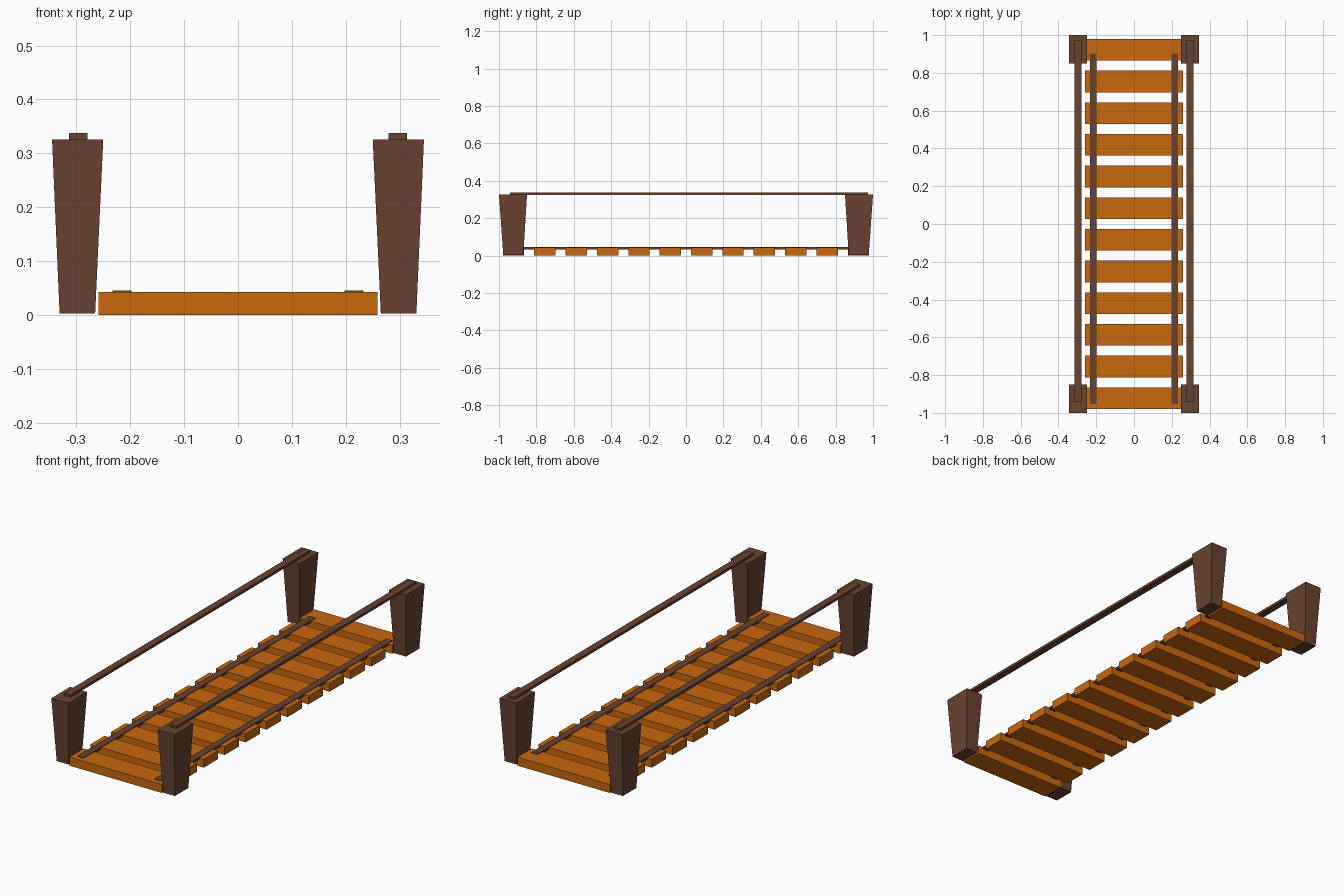
import bpy, bmesh

if "Cube" in bpy.data.objects:
    bpy.data.objects.remove(bpy.data.objects["Cube"])


def material(name, rgb):
    m = bpy.data.materials.new(name)
    m.diffuse_color = (*rgb, 1)
    m.use_nodes = True
    m.node_tree.nodes["Principled BSDF"].inputs["Base Color"].default_value = m.diffuse_color
    return m


ORANGE = material("plank_wood", (0.58, 0.14, 0.004))
BROWN = material("dark_wood", (0.14, 0.056, 0.03))


def block(name, x, y, z, mat, top_x=None, top_y=None):
    """Box from (min, max) ranges; optional top ranges make it flare."""
    bm = bmesh.new()
    bmesh.ops.create_cube(bm, size=1)
    for v in bm.verts:
        i, j, k = (int(c > 0) for c in v.co)
        xr = (top_x or x) if k else x
        yr = (top_y or y) if k else y
        v.co = (xr[i], yr[j], z[k])
    bmesh.ops.recalc_face_normals(bm, faces=bm.faces)
    mesh = bpy.data.meshes.new(name)
    bm.to_mesh(mesh)
    bm.free()
    mesh.materials.append(mat)
    obj = bpy.data.objects.new(name, mesh)
    bpy.context.collection.objects.link(obj)
    return obj


def mirrored(r, s):
    return tuple(sorted(s * v for v in r))


# Deck planks, evenly spaced along the bridge
COUNT, END = 12, 0.922
for n in range(COUNT):
    y = -END + n * 2 * END / (COUNT - 1)
    block(f"plank_{n + 1}", (-0.259, 0.259), (y - 0.057, y + 0.057), (0, 0.043), ORANGE)

for side, sx in (("left", -1), ("right", 1)):
    # Corner posts, wider at the top
    for end, sy in (("front", -1), ("back", 1)):
        block(f"{end}_{side}_post",
              mirrored((0.265, 0.331), sx), mirrored((0.87, 0.977), sy),
              (0.003, 0.326), BROWN,
              mirrored((0.25, 0.345), sx), mirrored((0.85, 1.0), sy))
    # Handrail lying on the posts
    block(f"{side}_handrail", mirrored((0.279, 0.314), sx), (-0.942, 0.974),
          (0.325, 0.338), BROWN)
    # Strap tying the planks together
    block(f"{side}_deck_strap", mirrored((0.198, 0.233), sx), (-0.952, 0.903),
          (0.034, 0.046), BROWN)
